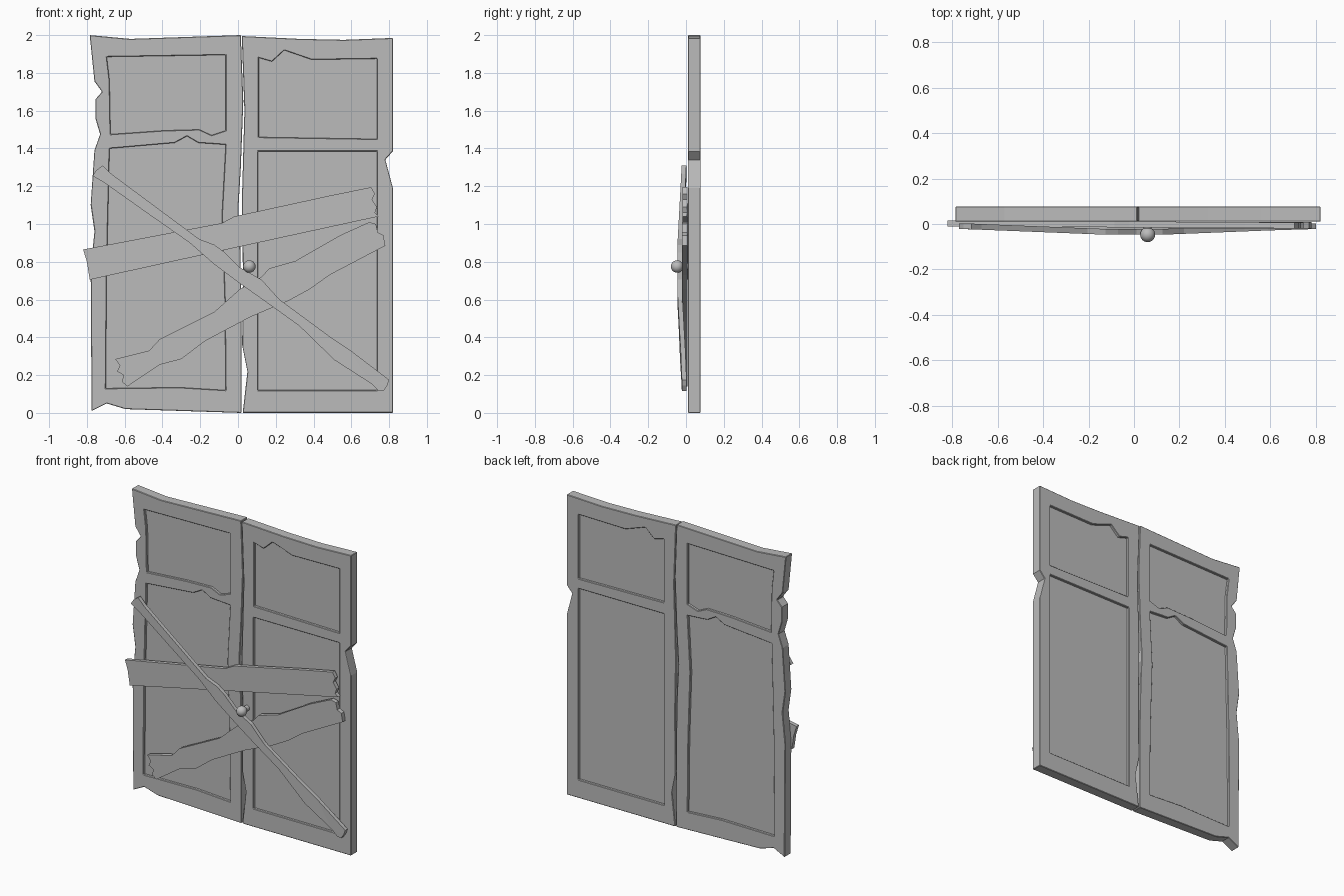
import bpy
import bmesh
from mathutils import Vector

cube = bpy.data.objects.get("Cube")
if cube:
    bpy.data.objects.remove(cube, do_unlink=True)

# One weathered grey for everything
GREY = (0.5, 0.5, 0.5, 1.0)
grey = bpy.data.materials.new("weathered_grey")
grey.diffuse_color = GREY
grey.use_nodes = True
for node in grey.node_tree.nodes:
    if node.type == "BSDF_PRINCIPLED":
        node.inputs["Base Color"].default_value = GREY


def slab(name, loops, front, thickness, cuts=()):
    """Extrude (x, z) outlines backwards; front(x) gives the y of the front face.
    Loops after the first become holes, cuts are x positions where it may bend."""
    bm = bmesh.new()
    for loop in loops:
        verts = [bm.verts.new((x, 0, z)) for x, z in loop]
        for a, b in zip(verts, verts[1:] + verts[:1]):
            bm.edges.new((a, b))
    bmesh.ops.triangle_fill(bm, edges=bm.edges[:], use_beauty=True, normal=(0, -1, 0))
    for x in cuts:
        bmesh.ops.bisect_plane(bm, geom=bm.verts[:] + bm.edges[:] + bm.faces[:],
                               plane_co=(x, 0, 0), plane_no=(1, 0, 0))
    for vert in bm.verts:
        vert.co.y = front(vert.co.x)
    result = bmesh.ops.extrude_face_region(bm, geom=bm.faces[:], use_keep_orig=True)
    moved = [item for item in result["geom"] if isinstance(item, bmesh.types.BMVert)]
    bmesh.ops.translate(bm, verts=moved, vec=Vector((0, thickness, 0)))
    bmesh.ops.recalc_face_normals(bm, faces=bm.faces[:])
    mesh = bpy.data.meshes.new(name)
    bm.to_mesh(mesh)
    bm.free()
    mesh.materials.append(grey)
    obj = bpy.data.objects.new(name, mesh)
    bpy.context.collection.objects.link(obj)
    return obj


def soften(obj, width):
    """Thin chamfer on the sharp corners."""
    bevel = obj.modifiers.new("worn_edges", "BEVEL")
    bevel.width = width
    bevel.segments = 1
    bevel.limit_method = "ANGLE"
    bevel.angle_limit = 1.0


def door(side, outline, upper, lower):
    """Frame with two openings, each closed by a thinner sunken panel."""
    frame = slab(side + "_door_frame", [outline, upper, lower], lambda x: 0.01, 0.067)
    soften(frame, 0.003)
    for label, loop in (("upper", upper), ("lower", lower)):
        slab(f"{side}_door_{label}_panel", [loop], lambda x: 0.027, 0.033)


# Door leaf on the -x side, chipped along its outer edge
right_outline = [
    (-.785, 2), (-.57, 1.98), (-.28, 1.99), (.015, 2), (.028, 1.65), (.015, 1.3),
    (.002, 1.08), (.012, .88), (.018, .6), (.018, .3), (.018, 0), (-.595, .02),
    (-.695, .05), (-.775, .01), (-.78, .76), (-.76, .96), (-.78, 1.1), (-.76, 1.39),
    (-.73, 1.475), (-.755, 1.56), (-.755, 1.66), (-.72, 1.7), (-.76, 1.755),
]
right_upper = [
    (-.695, 1.885), (-.065, 1.895), (-.065, 1.495), (-.14, 1.47), (-.205, 1.5),
    (-.39, 1.495), (-.675, 1.475), (-.68, 1.76),
]
right_lower = [
    (-.68, 1.4), (-.335, 1.43), (-.27, 1.465), (-.21, 1.43), (-.065, 1.42),
    (-.085, 1.05), (-.07, .6), (-.065, .12), (-.31, .135), (-.7, .13), (-.695, .76),
]
door("right", right_outline, right_upper, right_lower)

# Door leaf on the +x side
left_outline = [
    (.02, 1.995), (.325, 1.98), (.56, 1.975), (.82, 1.985), (.82, 1.385), (.78, 1.34),
    (.82, 1.19), (.82, 0), (.025, 0), (.05, .22), (.022, .36), (.026, .75),
    (.02, 1.1), (.034, 1.6),
]
left_upper = [
    (.11, 1.88), (.18, 1.86), (.245, 1.92), (.39, 1.87), (.735, 1.875),
    (.735, 1.45), (.11, 1.46),
]
left_lower = [(.105, 1.385), (.735, 1.385), (.735, .12), (.105, .12)]
door("left", left_outline, left_upper, left_lower)

# Planks nailed across the doors, with splintered ends
upper_plank = [
    (-.82, .865), (-.085, 1.005), (-.02, 1.04), (.485, 1.15), (.705, 1.195),
    (.725, 1.16), (.71, 1.13), (.735, 1.09), (.725, 1.06), (.745, 1.04),
    (.01, .88), (-.785, .705), (-.8, .8),
]
slab("upper_plank", [upper_plank], lambda x: -.015 - .006 * x, 0.026)

lower_plank = [
    (-.65, .285), (-.47, .33), (-.415, .39), (-.125, .535), (.01, .655), (.125, .72),
    (.165, .765), (.305, .805), (.54, .94), (.695, 1.01), (.73, 1), (.74, .955),
    (.77, .94), (.78, .885), (.485, .73), (.38, .655), (.27, .595), (.06, .505),
    (-.175, .38), (-.3, .285), (-.415, .255), (-.585, .14), (-.615, .165),
    (-.605, .2), (-.64, .22), (-.625, .25),
]
slab("lower_plank", [lower_plank], lambda x: -.02, 0.028)

# Narrow plank bowed over the other two
narrow_plank = [
    (-.77, 1.255), (-.75, 1.285), (-.715, 1.31), (-.67, 1.265), (-.205, .92),
    (-.125, .89), (-.07, .85), (.01, .77), (.125, .705), (.22, .6), (.485, .405),
    (.59, .335), (.8, .175), (.79, .145), (.77, .115), (.74, .12), (.705, .155),
    (.51, .28), (.325, .46), (.165, .575), (.01, .685), (-.13, .79), (-.255, .9),
    (-.47, 1.05), (-.71, 1.22),
]
slab("narrow_plank", [narrow_plank],
     lambda x: -.022 - .024 * max(0, min(1, (.75 - abs(x)) / .6)), 0.025,
     cuts=(-.45, -.15, .15, .45))

# Round knob and its stem
bpy.ops.mesh.primitive_uv_sphere_add(segments=24, ring_count=12, radius=0.033,
                                     location=(.06, -.047, .775))
knob = bpy.context.object
knob.name = "door_knob"
bpy.ops.object.shade_smooth()
bpy.ops.mesh.primitive_cylinder_add(vertices=16, radius=0.018, depth=0.06,
                                    location=(.06, -.01, .775), rotation=(1.5708, 0, 0))
stem = bpy.context.object
stem.name = "knob_stem"
bpy.ops.object.shade_smooth_by_angle()
for part in (knob, stem):
    part.data.materials.append(grey)
